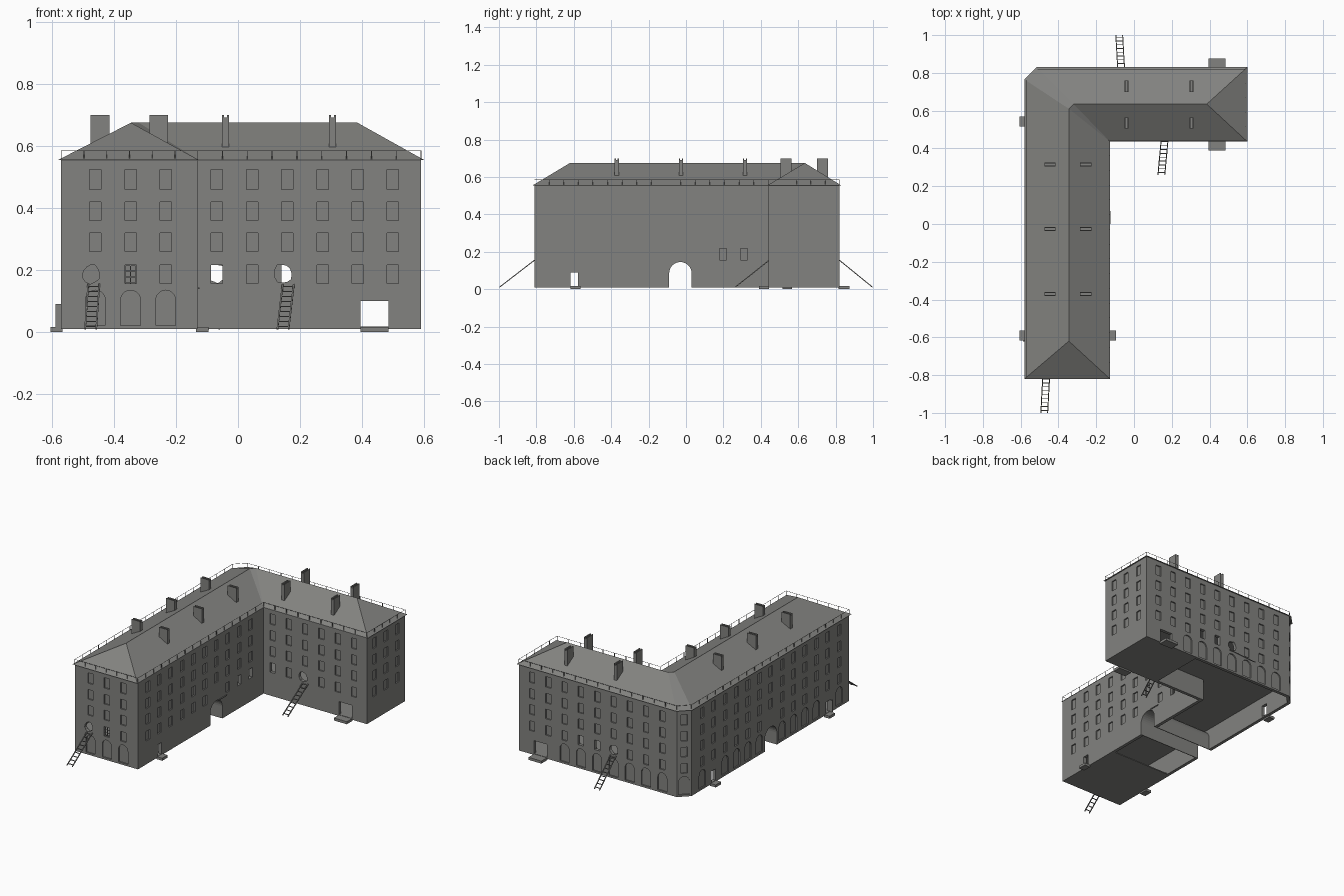
import bpy, bmesh, math, random
from mathutils import Vector

if "Cube" in bpy.data.objects:
    bpy.data.objects.remove(bpy.data.objects["Cube"])

random.seed(4)
grey = bpy.data.materials.new("warm_grey_plaster")
grey.diffuse_color = (0.225, 0.225, 0.215, 1)
grey.use_nodes = True
grey.node_tree.nodes["Principled BSDF"].inputs["Base Color"].default_value = grey.diffuse_color


def make(name, bm):
    bmesh.ops.recalc_face_normals(bm, faces=bm.faces)
    me = bpy.data.meshes.new(name)
    bm.to_mesh(me)
    bm.free()
    me.materials.append(grey)
    ob = bpy.data.objects.new(name, me)
    bpy.context.collection.objects.link(ob)
    return ob


def prism(bm, pts, shift):
    """Closed prism from a loop of 3D points moved along shift."""
    a = [bm.verts.new(p) for p in pts]
    b = [bm.verts.new(Vector(p) + Vector(shift)) for p in pts]
    bm.faces.new(a)
    bm.faces.new(b[::-1])
    for i in range(len(a)):
        j = (i + 1) % len(a)
        bm.faces.new((a[i], b[i], b[j], a[j]))


def box(bm, x0, x1, y0, y1, z0, z1):
    prism(bm, [(x0, y0, z0), (x1, y0, z0), (x1, y1, z0), (x0, y1, z0)], (0, 0, z1 - z0))


def bar(bm, p, q, w):
    """Square bar between two points."""
    p, q = Vector(p), Vector(q)
    d = (q - p).normalized()
    s = d.cross(Vector((0, 0, 1)) if abs(d.z) < 0.9 else Vector((1, 0, 0))).normalized() * w / 2
    t = d.cross(s)
    prism(bm, [p + s + t, p - s + t, p - s - t, p + s - t], q - p)


def rect(w, z0, z1):
    return [(-w / 2, z0), (w / 2, z0), (w / 2, z1), (-w / 2, z1)]


def arch(w, z0, z1, n=10):
    r = w / 2
    return [(-r, z0), (r, z0)] + [(r * math.cos(math.pi * i / n), z1 - r + r * math.sin(math.pi * i / n))
                                  for i in range(n + 1)]


def blob(w, z0, z1, n=11):
    out = []
    for i in range(n):
        a, k = 2 * math.pi * i / n, random.uniform(0.8, 1.1)
        out.append((w / 2 * k * math.cos(a), (z0 + z1) / 2 + (z1 - z0) / 2 * k * math.sin(a)))
    return out


def cut(bm, x, y, n, profile, depth):
    """Cutter at wall point x, y with outward normal n."""
    n = Vector((n[0], n[1], 0)).normalized()
    u = Vector((-n.y, n.x, 0))
    o = Vector((x, y, 0)) + n * 0.01
    prism(bm, [o + u * a + Vector((0, 0, z)) for a, z in profile], -n * (depth + 0.01))


# Wall shell on an L-shaped plan, open below
plan = [(-0.57, -0.81), (-0.13, -0.81), (-0.13, 0.44), (0.59, 0.44), (0.59, 0.82), (-0.51, 0.82), (-0.57, 0.76)]
inner = [(-0.55, -0.79), (-0.15, -0.79), (-0.15, 0.46), (0.57, 0.46), (0.57, 0.80), (-0.502, 0.80), (-0.55, 0.752)]
bm = bmesh.new()
prism(bm, [(x, y, 0.01) for x, y in plan], (0, 0, 0.545))
walls = make("walls", bm)
bm = bmesh.new()
prism(bm, [(x, y, -0.1) for x, y in inner], (0, 0, 0.645))
hollow = make("hollow_cutter", bm)

# Openings: shallow blind windows and arches, deep real openings
THIN, DEEP = 0.008, 0.035
ROWS = [(0.157, 0.217), (0.26, 0.32), (0.36, 0.42), (0.46, 0.525)]
STEP = 0.1135
S, N, E, W = (0, -1), (0, 1), (1, 0), (-1, 0)
cols = []       # x, y, normal, ground arch, kind of lowest window
for i in range(3):
    cols.append((-0.46 + i * STEP, -0.81, S, True, ("hole", "open", "")[i]))
    cols.append((0.59, 0.519 + i * 0.112, E, False, ""))
for i in range(6):
    cols.append((-0.068 + i * STEP, 0.44, S, False, "open" if i == 0 else "hole" if i == 2 else ""))
for i in range(10):
    cols.append((-0.13, -0.711 + i * STEP, E, False, "none" if i == 6 else "open" if i > 7 else ""))
for i in range(9):
    cols.append((0.499 - i * STEP, 0.82, N, i > 1, "hole" if i == 5 else "open" if i in (3, 4) else ""))
for i in range(13):
    cols.append((-0.57, -0.711 + i * STEP, W, i not in (1, 6, 11), "none" if i == 6 else ""))
cols.append((-0.54, 0.79, (-1, 1), True, ""))

bm = bmesh.new()
for x, y, n, ground, low in cols:
    for r, (z0, z1) in enumerate(ROWS):
        if r == 0 and low == "none":
            continue
        if r == 0 and low == "hole":
            cut(bm, x - (0.012 if n == S else 0), y, n, blob(0.058, 0.155, 0.222), DEEP)
        else:
            cut(bm, x, y, n, rect(0.037, z0, z1), DEEP if r == 0 and low == "open" else THIN)
    if ground:
        cut(bm, x, y, n, arch(0.064, 0.022, 0.135), THIN)
PASS = -0.03
for x, n in ((-0.57, W), (-0.13, E)):
    cut(bm, x, PASS, n, arch(0.12, 0.0, 0.145, 16), DEEP)          # passage
    cut(bm, x, -0.597, n, rect(0.04, 0.018, 0.09), DEEP)           # side doors
cut(bm, -0.57, 0.54, W, rect(0.04, 0.018, 0.09), DEEP)
for y, n in ((0.44, S), (0.82, N)):
    cut(bm, 0.44, y, n, rect(0.09, 0.018, 0.1), DEEP)              # wide gates
openings = make("opening_cutter", bm)

for c in (hollow, openings):
    m = walls.modifiers.new("cut", "BOOLEAN")
    m.operation, m.solver, m.object = "DIFFERENCE", "EXACT", c
dg = bpy.context.evaluated_depsgraph_get()
walls.data = bpy.data.meshes.new_from_object(walls.evaluated_get(dg))
walls.modifiers.clear()
for c in (hollow, openings):
    bpy.data.objects.remove(c)

# Passage lining
bm = bmesh.new()
ring = [(u, z) for u, z in arch(0.12, 0.01, 0.145, 16)][1:] + [(-0.06, 0.01)]
loop = ring[:-1] + [(-0.064, 0.01)] + [(u * 1.07, z + 0.003) for u, z in ring[-2:0:-1]] + [(0.064, 0.01)]
loop = [(-0.06, 0.01)] + loop[len(ring) - 1:] + ring[:-1]
prism(bm, [(-0.565, PASS + u, z) for u, z in loop], (0.43, 0, 0))
make("passage_lining", bm)

# Floors inside
bm = bmesh.new()
box(bm, 0.2, 0.575, 0.455, 0.805, 0.01, 0.016)
box(bm, -0.555, -0.145, -0.795, -0.35, 0.01, 0.016)
for z in (0.147, 0.24):
    box(bm, -0.555, -0.145, -0.795, 0.75, z, z + 0.004)
    box(bm, -0.145, 0.575, 0.455, 0.805, z, z + 0.004)
make("inner_floors", bm)

# Hipped roof with a clipped corner
eave = [(-0.58, -0.82), (-0.127, -0.82), (-0.127, 0.436), (0.6, 0.436), (0.6, 0.83), (-0.515, 0.83), (-0.58, 0.765)]
ridge = [(-0.345, -0.62), (-0.345, 0.61), (-0.32, 0.635), (0.385, 0.635)]
bm = bmesh.new()
v = [bm.verts.new((x, y, 0.555)) for x, y in eave] + [bm.verts.new((x, y, 0.675)) for x, y in ridge]
for f in ((0, 1, 7), (1, 2, 8, 7), (2, 9, 8), (2, 3, 10, 9), (3, 4, 10), (4, 5, 9, 10),
          (5, 6, 8, 9), (6, 0, 7, 8), (6, 5, 4, 3, 2, 1, 0)):
    bm.faces.new([v[i] for i in f])
make("roof", bm)

# Chimneys with a slot in the top
bm = bmesh.new()
spots = [(x, y, 0.03, 0.011) for x in (-0.445, -0.255) for y in (-0.37, -0.027, 0.315)]
spots += [(x, y, 0.011, 0.03) for x in (-0.04, 0.305) for y in (0.535, 0.73)]
for x, y, a, b in spots:
    box(bm, x - a, x + a, y - b, y + b, 0.59, 0.692)
    for s in (-1, 1):       # raised rims
        if a > b:
            box(bm, x - a, x + a, y + s * 0.008 - 0.003, y + s * 0.008 + 0.003, 0.69, 0.70)
        else:
            box(bm, x + s * 0.008 - 0.003, x + s * 0.008 + 0.003, y - b, y + b, 0.69, 0.70)
make("chimneys", bm)

# Eave railing
bm = bmesh.new()
for i, (x, y) in enumerate(plan):
    a, b = Vector((x, y, 0.585)), Vector((*plan[(i + 1) % len(plan)], 0.585))
    bar(bm, a, b, 0.0015)
    k = max(1, round((b - a).length / 0.077))
    for j in range(k):
        p = a.lerp(b, j / k)
        bar(bm, (p.x, p.y, 0.555), p, 0.0025)
make("eave_railing", bm)

# Doorsteps
bm = bmesh.new()
for x0, x1, y0, y1 in ((-0.605, -0.565, 0.515, 0.568), (-0.605, -0.565, -0.618, -0.565),
                       (-0.135, -0.095, -0.618, -0.565), (0.395, 0.485, 0.815, 0.875), (0.395, 0.485, 0.39, 0.445)):
    box(bm, x0, x1, y0, y1, 0.0, 0.016)
make("doorsteps", bm)

# Open door leaf, beam by the passage, bars in the front window
bm = bmesh.new()
box(bm, -0.588, -0.57, -0.622, -0.618, 0.016, 0.09)
make("open_door_leaf", bm)
bm = bmesh.new()
bar(bm, (-0.127, 0.0, 0.142), (-0.127, 0.07, 0.142), 0.005)
make("wall_beam", bm)
bm = bmesh.new()
cx = -0.46 + STEP
for dx in (-0.017, 0, 0.017):
    bar(bm, (cx + dx, -0.803, 0.157), (cx + dx, -0.803, 0.217), 0.003)
for z in (0.159, 0.178, 0.197, 0.215):
    bar(bm, (cx - 0.018, -0.803, z), (cx + 0.018, -0.803, z), 0.003)
make("window_bars", bm)

# Ladders leaning on the broken windows
for name, foot, head in (("front_ladder", (-0.475, -0.998, 0.01), (-0.465, -0.81, 0.155)),
                         ("court_ladder", (0.145, 0.262, 0.01), (0.162, 0.445, 0.155)),
                         ("back_ladder", (-0.078, 0.998, 0.01), (-0.068, 0.82, 0.155))):
    bm = bmesh.new()
    p, q = Vector(foot), Vector(head)
    side = Vector((0.018, 0, 0))
    for s in (-1, 1):
        bar(bm, p + s * side, q + s * side, 0.005)
    for i in range(9):
        c = p.lerp(q, (i + 0.5) / 9)
        bar(bm, c - side * 1.15, c + side * 1.15, 0.004)
    make(name, bm)
